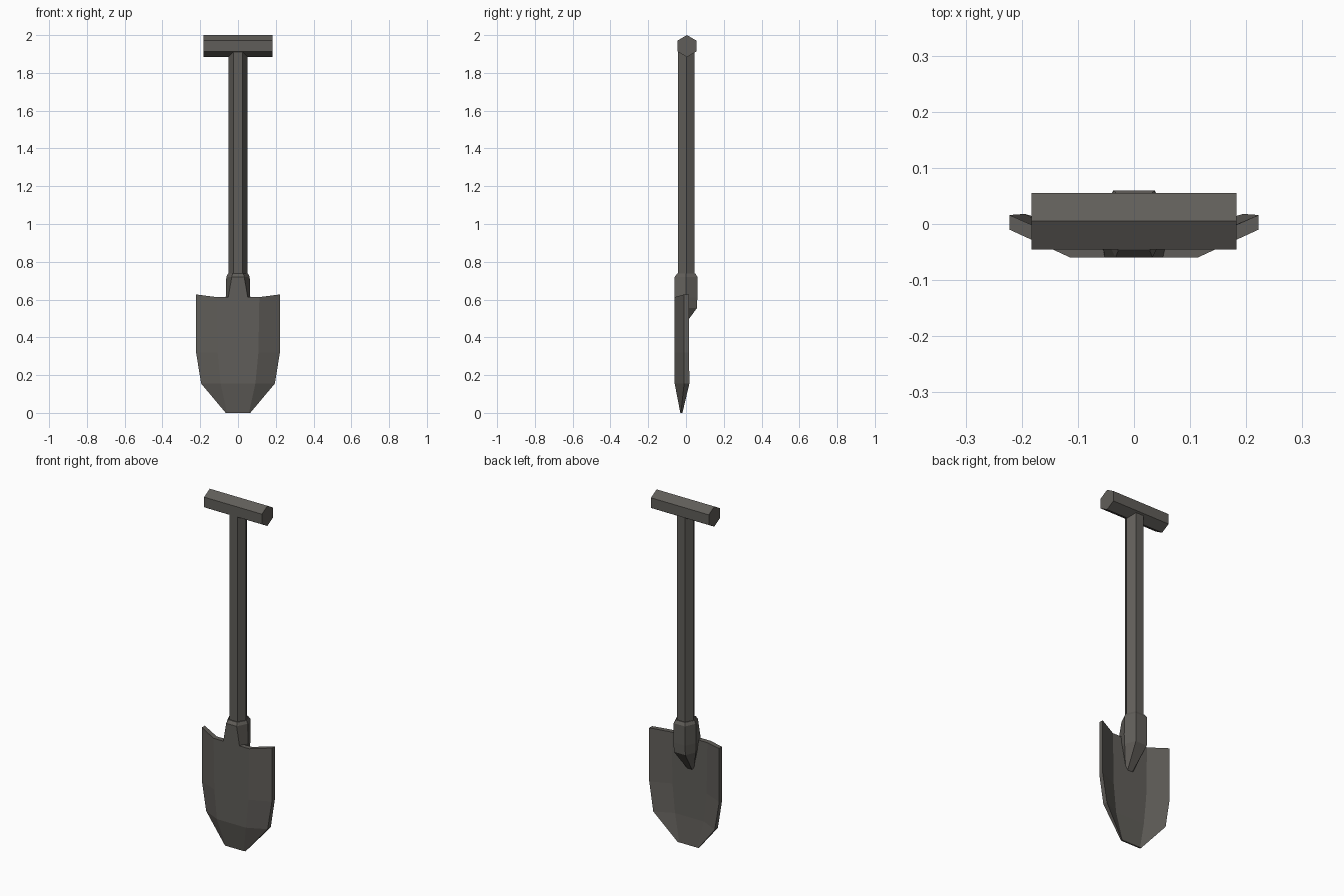
import bpy, math

if "Cube" in bpy.data.objects:
    bpy.data.objects.remove(bpy.data.objects["Cube"])

steel = bpy.data.materials.new("dark_grey")
steel.diffuse_color = (0.118, 0.111, 0.100, 1)
steel.use_nodes = True
steel.node_tree.nodes["Principled BSDF"].inputs["Base Color"].default_value = steel.diffuse_color


def loft(name, rings):
    """Closed solid through rings of equal point count, capped at both ends."""
    n = len(rings[0])
    verts = [p for r in rings for p in r]
    faces = [tuple(range(n)), tuple((len(rings) - 1) * n + i for i in range(n))]
    for k in range(len(rings) - 1):
        for i in range(n):
            j = (i + 1) % n
            faces.append((k * n + i, k * n + j, (k + 1) * n + j, (k + 1) * n + i))
    me = bpy.data.meshes.new(name)
    me.from_pydata(verts, [], faces)
    ob = bpy.data.objects.new(name, me)
    bpy.context.collection.objects.link(ob)
    me.materials.append(steel)
    # consistent outward normals
    import bmesh
    bm = bmesh.new()
    bm.from_mesh(me)
    bmesh.ops.recalc_face_normals(bm, faces=bm.faces)
    bm.to_mesh(me)
    bm.free()
    return ob


def hexagon(r, start=0.0):
    return [(r * math.cos(start + i * math.pi / 3), r * math.sin(start + i * math.pi / 3))
            for i in range(6)]


# grip: hexagonal bar across the top, points up and down
loft("grip", [[(x, 0.005 + a, 1.942 + b) for a, b in hexagon(0.058, math.pi / 6)]
              for x in (-0.183, 0.183)])

# shaft: upright hexagonal pole
loft("shaft", [[(a, 0.002 + b, z) for a, b in hexagon(0.05)] for z in (0.60, 1.93)])


# socket: bevelled collar that narrows to a tip on the back of the blade
def socket_ring(z, side, side_y, front, front_y, back, back_y, back_z=None):
    bz = z if back_z is None else back_z
    return [(side, side_y, z), (back, back_y, bz), (-back, back_y, bz),
            (-side, side_y, z), (-front, front_y, z), (front, front_y, z)]


loft("socket", [
    socket_ring(0.737, 0.054, 0.0, 0.028, -0.047, 0.028, 0.050),
    socket_ring(0.720, 0.062, 0.0, 0.033, -0.060, 0.036, 0.060),
    socket_ring(0.610, 0.065, 0.0, 0.052, -0.060, 0.037, 0.060),
    socket_ring(0.555, 0.062, 0.0, 0.045, -0.045, 0.036, 0.058),
    socket_ring(0.430, 0.022, -0.040, 0.018, -0.045, 0.015, -0.034),
])

# blade: dished plate, flat in the middle with swept-back sides
# rows: outer x, outer z, inner x, inner z, then y of outer front/back, inner front/back
rows = [
    (0.222, 0.627, 0.113, 0.613, -0.010, 0.016, -0.060, -0.032),
    (0.222, 0.320, 0.108, 0.320, -0.010, 0.016, -0.060, -0.032),
    (0.195, 0.155, 0.092, 0.155, -0.010, 0.018, -0.060, -0.032),
    (0.065, 0.000, 0.058, 0.000, -0.027, -0.019, -0.030, -0.021),
]
loft("blade", [[(-o, of, oz), (-m, mf, mz), (m, mf, mz), (o, of, oz),
                (o, ob, oz), (m, mb, mz), (-m, mb, mz), (-o, ob, oz)]
               for o, oz, m, mz, of, ob, mf, mb in rows])
